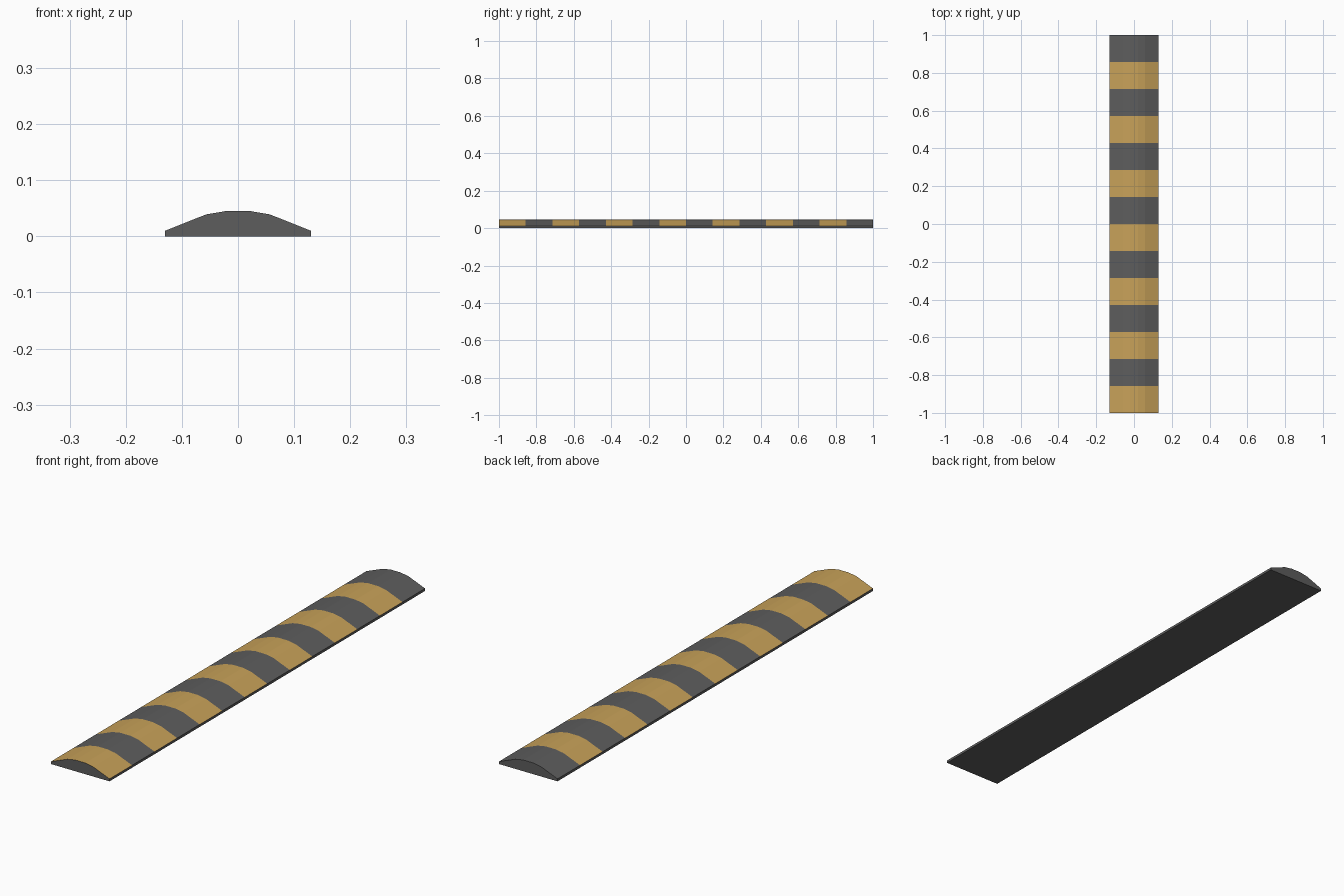
import bpy, bmesh

if "Cube" in bpy.data.objects:
    bpy.data.objects.remove(bpy.data.objects["Cube"])

LENGTH, STRIPES = 2.0, 14

# Half cross-section (x, z), mirrored to give the full outline
half = [(0.13, 0.0), (0.13, 0.01), (0.057, 0.039), (0.022, 0.045)]
profile = half + [(-x, z) for x, z in reversed(half)]


def material(name, color):
    mat = bpy.data.materials.new(name)
    mat.diffuse_color = color
    mat.use_nodes = True
    mat.node_tree.nodes["Principled BSDF"].inputs["Base Color"].default_value = mat.diffuse_color
    return mat


# Hump: the section swept along y, one ring per stripe boundary
bm = bmesh.new()
rings = []
for i in range(STRIPES + 1):
    y = -LENGTH / 2 + LENGTH * i / STRIPES
    rings.append([bm.verts.new((x, y, z)) for x, z in profile])

n = len(profile)
for i in range(STRIPES):
    a, b = rings[i], rings[i + 1]
    for j in range(n):
        k = (j + 1) % n
        face = bm.faces.new((a[j], a[k], b[k], b[j]))
        # Only the sloped and top faces carry the yellow stripes
        on_top = 1 <= j <= n - 3
        face.material_index = 1 if on_top and i % 2 == 0 else 0

# End caps
bm.faces.new(rings[0])
bm.faces.new(rings[-1])
bmesh.ops.recalc_face_normals(bm, faces=bm.faces[:])

mesh = bpy.data.meshes.new("speed_bump")
bm.to_mesh(mesh)
bm.free()
mesh.materials.append(material("dark_rubber", (0.11, 0.11, 0.11, 1)))
mesh.materials.append(material("yellow_stripe", (0.58, 0.36, 0.10, 1)))
bump = bpy.data.objects.new("speed_bump", mesh)
bpy.context.collection.objects.link(bump)
